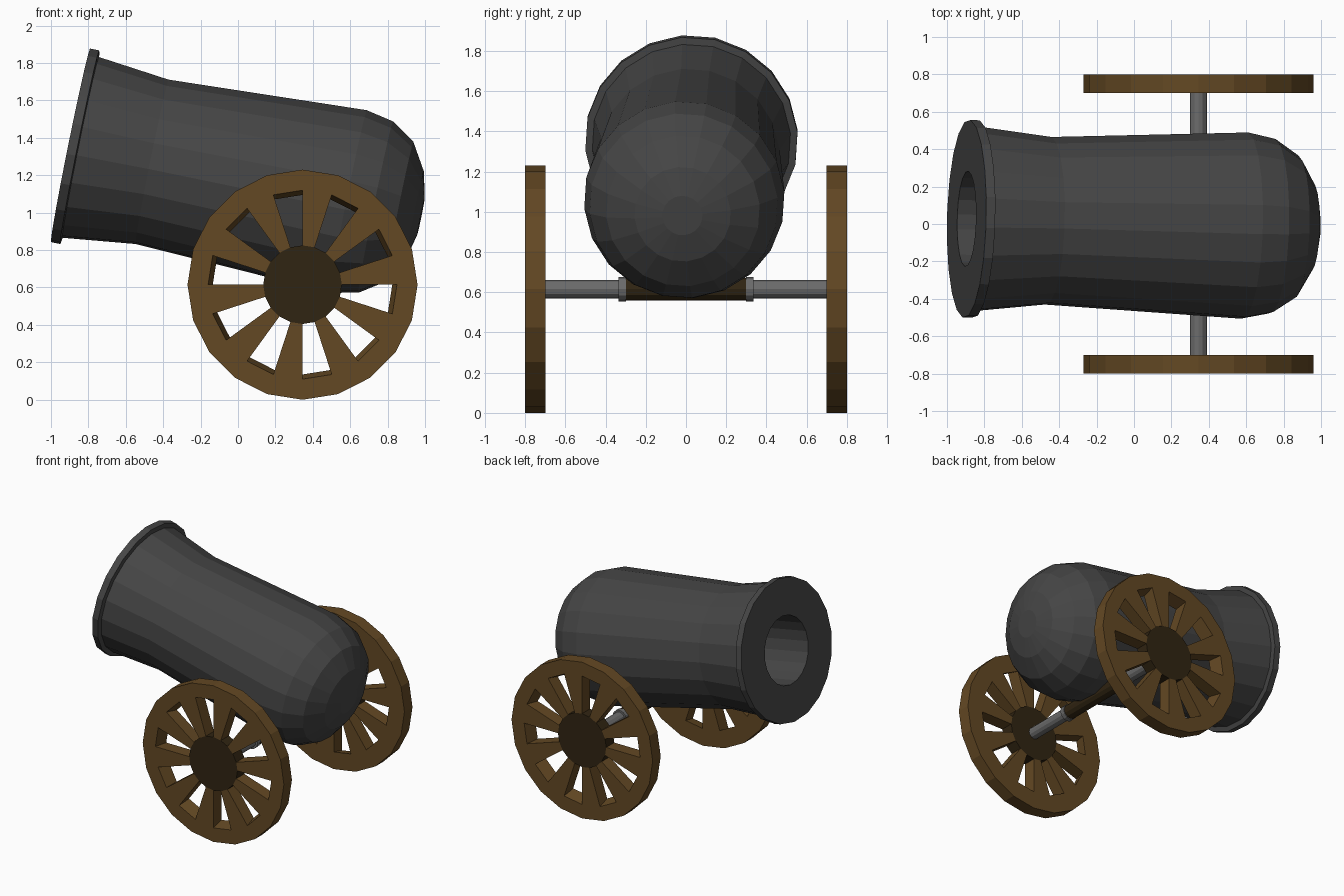
import bpy, bmesh, math
from mathutils import Vector

if "Cube" in bpy.data.objects:
    bpy.data.objects.remove(bpy.data.objects["Cube"])

SIDES = 20


def material(name, rgb):
    m = bpy.data.materials.new(name)
    m.diffuse_color = (*rgb, 1)
    m.use_nodes = True
    m.node_tree.nodes["Principled BSDF"].inputs["Base Color"].default_value = m.diffuse_color
    return m


IRON = material("dark iron", (0.06, 0.06, 0.06))
WOOD = material("brown wood", (0.125, 0.065, 0.017))
DARK = material("dark wood", (0.03, 0.018, 0.006))
STEEL = material("grey steel", (0.15, 0.15, 0.15))


def finish(bm, name, mat):
    bmesh.ops.recalc_face_normals(bm, faces=bm.faces)
    me = bpy.data.meshes.new(name)
    bm.to_mesh(me)
    bm.free()
    me.materials.append(mat)
    ob = bpy.data.objects.new(name, me)
    bpy.context.collection.objects.link(ob)
    return ob


def lathe(name, profile, origin, axis, mat, sides=SIDES, roll=0.0):
    """Spin (distance, radius) points about an axis, with both ends capped."""
    a = Vector(axis).normalized()
    ref = Vector((0, 0, 1))
    u = (ref - a * ref.dot(a)).normalized()
    s = u.cross(a)
    bm = bmesh.new()
    rings = []
    for t, r in profile:
        ring = []
        for k in range(sides):
            w = roll + math.tau * k / sides
            ring.append(bm.verts.new(Vector(origin) + a * t + (u * math.cos(w) + s * math.sin(w)) * r))
        rings.append(ring)
    for p, q in zip(rings, rings[1:]):
        for k in range(sides):
            j = (k + 1) % sides
            bm.faces.new((p[k], p[j], q[j], q[k]))
    bm.faces.new(rings[0])
    bm.faces.new(rings[-1])
    return finish(bm, name, mat)


# Barrel: bore, muzzle face, lip, flare, tube and rounded breech
lathe("barrel",
      [(1.35, 0.255), (0, 0.255), (0, 0.53), (0.05, 0.53), (0.055, 0.495),
       (0.445, 0.45), (1.516, 0.5), (1.665, 0.469), (1.794, 0.383),
       (1.879, 0.24), (1.912, 0.10)],
      (-0.895, 0.028, 1.36), (0.98, -0.024, -0.198), IRON, roll=math.radians(-5))

CX, CZ = 0.345, 0.615


def wheel(side, label):
    """Twenty-sided wheel: every second segment between hub and rim is open."""
    bm = bmesh.new()

    def ring(r, y):
        return [bm.verts.new((CX + r * math.sin(math.tau * k / SIDES), side * y,
                              CZ + r * math.cos(math.tau * k / SIDES))) for k in range(SIDES)]

    outer, inner = 0.80, 0.70
    ho, ro, to = ring(0.21, outer), ring(0.505, outer), ring(0.615, outer)
    hi, ri, ti = ring(0.21, inner), ring(0.48, inner), ring(0.615, inner)
    for k in range(SIDES):
        j = (k + 1) % SIDES
        bm.faces.new((to[k], to[j], ti[j], ti[k]))      # tread
        bm.faces.new((ro[k], ro[j], to[j], to[k]))      # rim
        bm.faces.new((ri[k], ri[j], ti[j], ti[k]))
        if k % 2 == 0:                                  # spoke
            bm.faces.new((ho[k], ho[j], ro[j], ro[k]))
            bm.faces.new((hi[k], hi[j], ri[j], ri[k]))
        else:                                           # window walls
            bm.faces.new((ro[k], ro[j], ri[j], ri[k]))
            bm.faces.new((ho[k], ho[j], hi[j], hi[k])).material_index = 1
        # spoke side walls
        bm.faces.new((ho[k], ro[k], ri[k], hi[k]))
    for hub in (ho, hi):
        bm.faces.new(hub).material_index = 1
    finish(bm, label, WOOD).data.materials.append(DARK)


# Wheels, axle ends and collars on both sides
for side, word in ((-1, "front"), (1, "back")):
    wheel(side, word + "_wheel")
    axis = (0, side, 0)
    lathe(word + "_axle_end", [(0.3, 0.045), (0.705, 0.045)], (CX, 0, CZ), axis, STEEL, 12)
    lathe(word + "_axle_collar", [(0.298, 0.06), (0.335, 0.06)], (CX, 0, CZ), axis, STEEL, 12)

# Wooden sleeve under the barrel
lathe("axle_sleeve", [(-0.3, 0.055), (0.3, 0.055)], (CX, 0, CZ), (0, 1, 0), DARK, 12)
